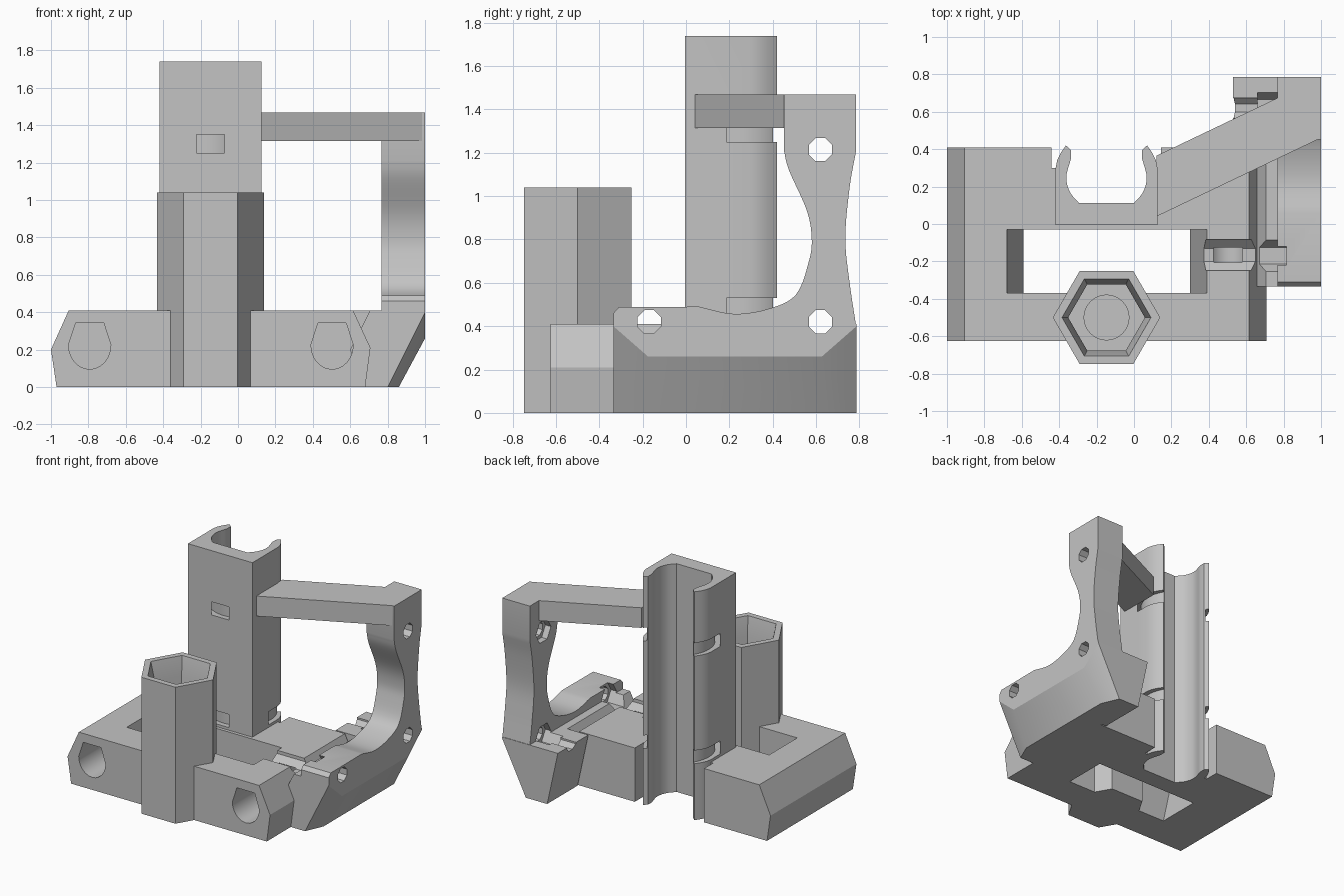
import bpy, bmesh, math
from mathutils import Vector

cube = bpy.data.objects.get("Cube")
if cube:
    bpy.data.objects.remove(cube, do_unlink=True)

grey = bpy.data.materials.new("light grey plastic")
grey.use_nodes = True
grey.diffuse_color = (0.55, 0.55, 0.55, 1)
grey.node_tree.nodes["Principled BSDF"].inputs["Base Color"].default_value = (0.55, 0.55, 0.55, 1)


def place(axis, p, d):
    """Profile point p at depth d along the axis."""
    return {"x": (d, p[0], p[1]), "y": (p[0], d, p[1]), "z": (p[0], p[1], d)}[axis]


def prism(name, axis, profile, lo, hi, top=None):
    """Loft a closed profile along an axis, optionally to a second profile."""
    bm = bmesh.new()
    a = [bm.verts.new(place(axis, p, lo)) for p in profile]
    b = [bm.verts.new(place(axis, p, hi)) for p in (top or profile)]
    bm.faces.new(a)
    bm.faces.new(b)
    n = len(a)
    for i in range(n):
        bm.faces.new((a[i], a[(i + 1) % n], b[(i + 1) % n], b[i]))
    bmesh.ops.recalc_face_normals(bm, faces=bm.faces)
    mesh = bpy.data.meshes.new(name)
    bm.to_mesh(mesh)
    bm.free()
    mesh.materials.append(grey)
    ob = bpy.data.objects.new(name, mesh)
    bpy.context.collection.objects.link(ob)
    return ob


def ring(cx, cy, r, n, turn=0.0):
    return [(cx + r * math.cos(turn + math.tau * i / n), cy + r * math.sin(turn + math.tau * i / n))
            for i in range(n)]


def rect(x0, x1, y0, y1):
    return [(x0, y0), (x1, y0), (x1, y1), (x0, y1)]


def spline(pts, steps=5):
    """Smooth path through the points."""
    v = [Vector(p) for p in pts]
    v = [2 * v[0] - v[1]] + v + [2 * v[-1] - v[-2]]
    out = []
    for a, b, c, d in zip(v, v[1:], v[2:], v[3:]):
        for i in range(steps):
            t = i / steps
            out.append(tuple(0.5 * (2 * b + (c - a) * t + (2 * a - 5 * b + 4 * c - d) * t * t
                                    + (3 * b - a - 3 * c + d) * t ** 3)))
    return out + [tuple(pts[-1])]


def cut(ob, cutters):
    for c in cutters:
        c.hide_render = True
        m = ob.modifiers.new("cut", "BOOLEAN")
        m.operation, m.solver, m.object = "DIFFERENCE", "EXACT", c
        with bpy.context.temp_override(object=ob, active_object=ob):
            bpy.ops.object.modifier_apply(modifier=m.name)


def bisect(ob, p, q, r, outside):
    """Slice off the side of plane p-q-r that holds the outside point."""
    p, q, r = Vector(p), Vector(q), Vector(r)
    n = (q - p).cross(r - p).normalized()
    if n.dot(Vector(outside) - p) < 0:
        n = -n
    bm = bmesh.new()
    bm.from_mesh(ob.data)
    res = bmesh.ops.bisect_plane(bm, geom=bm.verts[:] + bm.edges[:] + bm.faces[:],
                                 plane_co=p, plane_no=n, clear_outer=True)
    edges = [e for e in res["geom_cut"] if isinstance(e, bmesh.types.BMEdge)]
    bmesh.ops.contextual_create(bm, geom=edges)
    bmesh.ops.recalc_face_normals(bm, faces=bm.faces)
    bm.to_mesh(ob.data)
    bm.free()


CX = -0.147  # shared centre line of the column and the hex tube

# Base block with bevelled ends
base = prism("base_block", "y", [(-0.97, 0), (0.68, 0), (0.708, 0.21), (0.615, 0.41),
                                 (-0.905, 0.41), (-1, 0.2)], -0.625, 0.41)
# Hexagonal tube
tube = prism("hex_tube", "z", ring(CX, -0.5, 0.287, 6), 0, 1.04)
# Clamp column: half profile mirrored
half = [(0.272, -0.005), (0.272, 0.3), (0.264, 0.34), (0.245, 0.38), (0.217, 0.42), (0.19, 0.395)]
half += spline([(0.19, 0.35), (0.215, 0.25), (0.195, 0.17), (0.147, 0.112)], 4)
column = prism("clamp_column", "z", [(CX + u, y) for u, y in half]
               + [(CX - u, y) for u, y in reversed(half)], 0, 1.74)
# Slanted arm
arm = prism("diagonal_arm", "z", [(0.12, 0.04), (1, 0.46), (1, 0.785), (0.12, 0.365)], 1.315, 1.468)
# Mounting plate
inner = spline([(0.06, 0.49), (0.22, 0.457), (0.38, 0.48), (0.507, 0.545), (0.567, 0.7),
                (0.58, 0.806), (0.557, 0.935), (0.475, 1.12), (0.452, 1.21)])
outer = spline([(0.785, 1.21), (0.755, 1.04), (0.735, 0.806), (0.755, 0.6), (0.785, 0.4)])
plate = prism("mounting_plate", "x", [(-0.335, 0.4), (-0.335, 0.46), (-0.31, 0.488)] + inner
              + [(0.452, 1.468), (0.785, 1.468)] + outer, 0.768, 1)
# Foot of the plate, with its corners sliced off
foot = prism("plate_foot", "y", [(0.86, 0), (0.66, 0), (0.6, 0.2), (0.706, 0.41), (1, 0.41), (1, 0.26)],
             -0.335, 0.787)
for end, s in ((-0.335, 1), (0.787, -1)):
    bisect(foot, (0.8, end, 0), (1, end, 0.4), (1, end + s * 0.16, 0.26), (1, end, 0))
heel = prism("rear_foot", "y", [(0.8, 0), (0.62, 0), (0.53, 0.41), (0.8, 0.41)], 0.42, 0.787)

# Cutters: window, column bay, rod holes, tube bore
window = prism("window_cutter", "y", [(-0.586, -0.02), (0.296, -0.02), (0.394, 0.43), (-0.684, 0.43)],
               -0.37, -0.03)
bay = prism("bay_cutter", "z", rect(CX - 0.27, CX + 0.27, 0, 0.6), -0.1, 0.6)
relief = prism("relief_cutter", "z", rect(-0.44, 0.145, 0.3, 0.6), -0.1, 0.6)
rods = []
for x in (-0.793, 0.503):
    arc = [(x + 0.113 * math.cos(a), 0.225 - 0.13 * math.sin(a))
           for a in [math.pi * i / 12 for i in range(13)]]
    rods.append(prism("rod_cutter", "y", arc + [(x - 0.075, 0.342), (x + 0.075, 0.342)], -0.7, 0.3))
bore = prism("hex_bore_cutter", "z", ring(CX, -0.5, 0.205, 6), 0.2, 1.1)
mouth = prism("hex_mouth_cutter", "z", ring(CX, -0.5, 0.205, 6), 0.9, 1.05,
              ring(CX, -0.5, 0.24, 6))
pilot = prism("pilot_cutter", "z", ring(CX, -0.5, 0.12, 32), 0.08, 0.3)

# Cutters: bolt holes and nut pockets
bolts, nuts = [], []
for y, z, start in ((-0.17, 0.42, 0.658), (0.62, 0.42, 0.66), (0.62, 1.215, 0.7)):
    bolts.append(prism("bolt_cutter", "x", ring(y, z, 0.058, 8, math.pi / 8), 0.3, 1.1))
    nuts.append(prism("nut_cutter", "x", ring(y, z, 0.09, 6), start, 0.815))
channel = prism("channel_cutter", "x", ring(-0.165, 0.42, 0.09, 8, math.pi / 8), 0.36, 0.66)

# Cutters: ring grooves for straps
grooves = []
for z in (0.43, 1.25):
    g = prism("groove_cutter", "z", ring(CX, 0.27, 0.285, 48), z, z + 0.1)
    core = prism("groove_core", "z", ring(CX, 0.27, 0.236, 48), z - 0.1, z + 0.2)
    cut(g, [core])
    bpy.data.objects.remove(core)
    grooves.append(g)

cut(base, [window, bay, relief, bore, pilot, channel] + rods)
cut(tube, [bore, mouth, pilot])
cut(column, grooves)
cut(plate, bolts + nuts)
cut(foot, bolts[:2] + nuts[:2])
cut(heel, [bolts[1], nuts[1]])
for c in [window, bay, relief, bore, mouth, pilot, channel] + rods + bolts + nuts + grooves:
    bpy.data.objects.remove(c)

# Smooth the curved faces, keep the edges sharp
bpy.ops.object.select_all(action="DESELECT")
for ob in (base, tube, column, arm, plate, foot, heel):
    ob.select_set(True)
bpy.context.view_layer.objects.active = base
bpy.ops.object.shade_smooth_by_angle(angle=math.radians(28))
